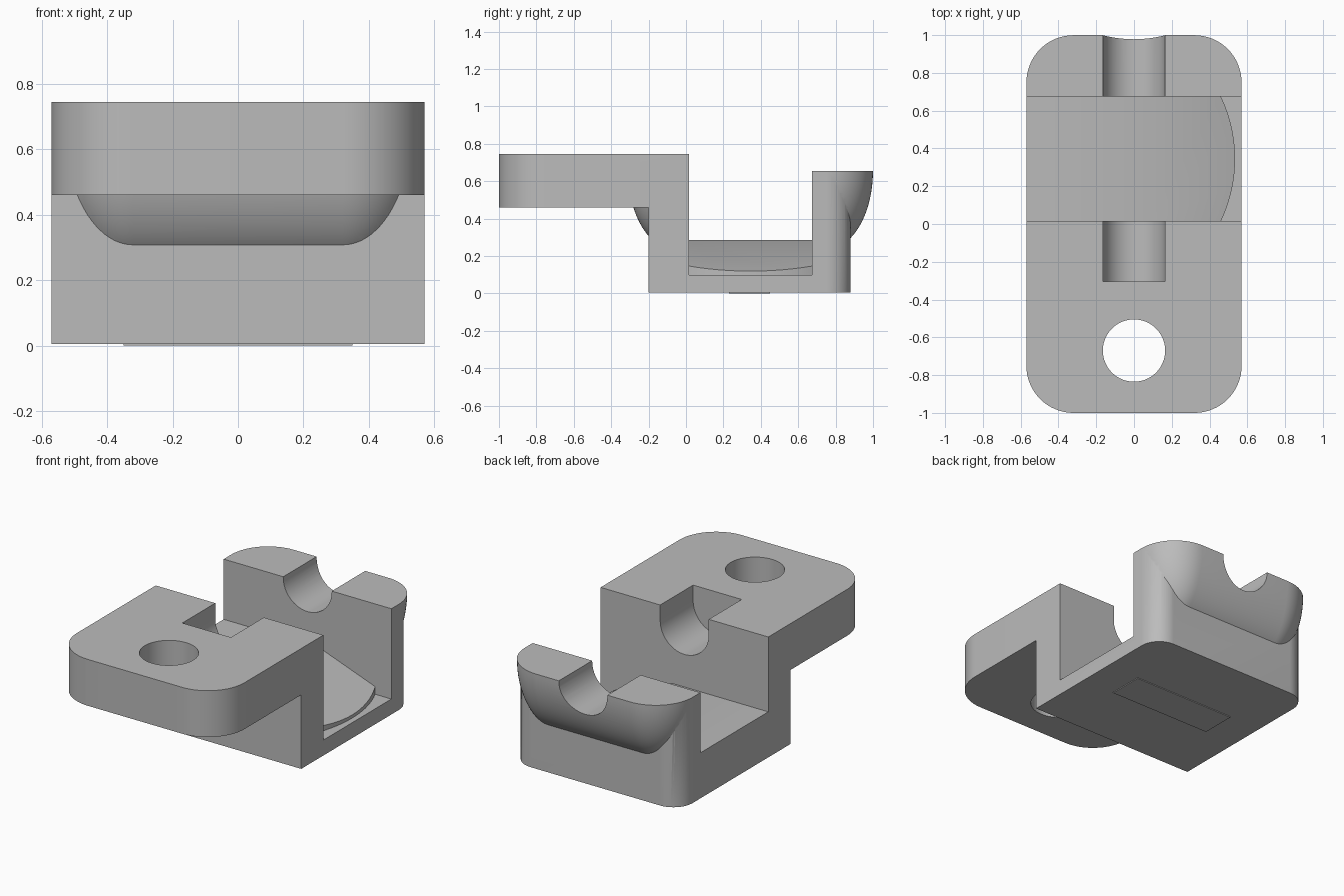
import bpy, bmesh, math

cube = bpy.data.objects.get("Cube")
if cube:
    bpy.data.objects.remove(cube, do_unlink=True)

HALF = 0.57      # half width of the block
CORNER = 0.25    # large plan corner radius
ROD = 0.165      # radius of rod channel and hole

grey = bpy.data.materials.new("plain grey")
grey.use_nodes = True
colour = (0.5, 0.5, 0.5, 1)
grey.diffuse_color = colour
grey.node_tree.nodes["Principled BSDF"].inputs["Base Color"].default_value = colour


def arc(cx, cy, r, a0, a1, n=16):
    return [(cx + r * math.cos(math.radians(a0 + (a1 - a0) * i / n)),
             cy + r * math.sin(math.radians(a0 + (a1 - a0) * i / n))) for i in range(n + 1)]


def plan(half, y0, y1, front_r, back_r):
    """Rounded rectangle, counter-clockwise, with its own front and back corner radius."""
    pts = []
    for sx, y, r, a in ((1, y0, front_r, 270), (1, y1, back_r, 0),
                        (-1, y1, back_r, 90), (-1, y0, front_r, 180)):
        if r == 0:
            pts.append((sx * half, y))
        else:
            cy = y0 + r if y == y0 else y1 - r
            pts += arc(sx * (half - r), cy, r, a, a + 90)
    return pts


def loft(name, rings, hidden=False):
    """Skin a stack of equal-length rings and cap both ends."""
    bm = bmesh.new()
    rows = [[bm.verts.new(p) for p in ring] for ring in rings]
    n = len(rows[0])
    for low, high in zip(rows, rows[1:]):
        for i in range(n):
            j = (i + 1) % n
            bm.faces.new((low[i], low[j], high[j], high[i]))
    bm.faces.new(rows[0][::-1])
    bm.faces.new(rows[-1])
    bmesh.ops.recalc_face_normals(bm, faces=bm.faces)
    mesh = bpy.data.meshes.new(name)
    bm.to_mesh(mesh)
    bm.free()
    mesh.materials.append(grey)
    ob = bpy.data.objects.new(name, mesh)
    bpy.context.collection.objects.link(ob)
    ob.hide_render = hidden
    return ob


def upright(name, pts, z0, z1):
    return loft(name, [[(x, y, z) for x, y in pts] for z in (z0, z1)])


def along_y(name, pts, y0, y1):
    return loft(name, [[(x, y, z) for x, z in pts] for y in (y0, y1)])


def combine(target, tool, operation):
    tool.hide_render = True
    mod = target.modifiers.new(operation.lower(), 'BOOLEAN')
    mod.operation, mod.solver, mod.object = operation, 'EXACT', tool
    bpy.context.view_layer.objects.active = target
    bpy.ops.object.modifier_apply(modifier=mod.name)
    bpy.data.objects.remove(tool, do_unlink=True)


# Main block with small rounded corners at the back
body = upright("clamp_body", plan(HALF, -0.2, 0.88, 0, 0.13), 0.005, 0.7)

# Swelling collar: corner radius grows with height along an ellipse
rings = []
for i in range(21):
    z = 0.26 + (0.655 - 0.26) * i / 20
    r = (CORNER - 0.0005) * math.sqrt(1 - ((0.655 - z) / 0.42) ** 2)
    rings.append([(x, y, z) for x, y in plan(0.32 + r, -0.06 - r, 0.75 + r, r, r)])
rings.append([(x, y, 0.7) for x, y, z in rings[-1]])
combine(body, loft("collar", rings), 'UNION')

# Front mounting plate
combine(body, upright("front_plate", plan(HALF, -1, 0.1, CORNER, 0), 0.46, 0.745), 'UNION')

# Central gap, lowered back wall, rod channel and plate hole
combine(body, upright("gap_cutter", plan(1, 0.015, 0.675, 0, 0), 0.1, 1), 'DIFFERENCE')
combine(body, upright("top_cutter", plan(1, 0.5, 1.3, 0, 0), 0.655, 1), 'DIFFERENCE')
channel = arc(0, 0.65, ROD, 180, 360, 32) + [(ROD, 1), (-ROD, 1)]
combine(body, along_y("channel_cutter", channel, -0.305, 1.3), 'DIFFERENCE')
combine(body, upright("hole_cutter", arc(0, -0.67, ROD, 0, 360, 64)[:-1], 0.3, 1), 'DIFFERENCE')

# Raised floor pad: flat, then sloping down to a curved edge
pad = along_y("floor_pad", [(-HALF, 0.09), (0.6, 0.09), (0.6, 0.096),
                            (0.08, 0.285), (-HALF, 0.285)], 0.012, 0.678)
combine(pad, upright("pad_edge", arc(-0.228, 0.345, 0.763, 0, 360, 128)[:-1], 0, 1), 'INTERSECT')

# Thin plain foot under the base
foot = upright("foot_plate", plan(0.35, 0.23, 0.45, 0, 0), 0, 0.006)

for ob in (body, pad, foot):
    bpy.ops.object.select_all(action='DESELECT')
    ob.select_set(True)
    bpy.context.view_layer.objects.active = ob
    bpy.ops.object.shade_smooth_by_angle(angle=math.radians(30))
